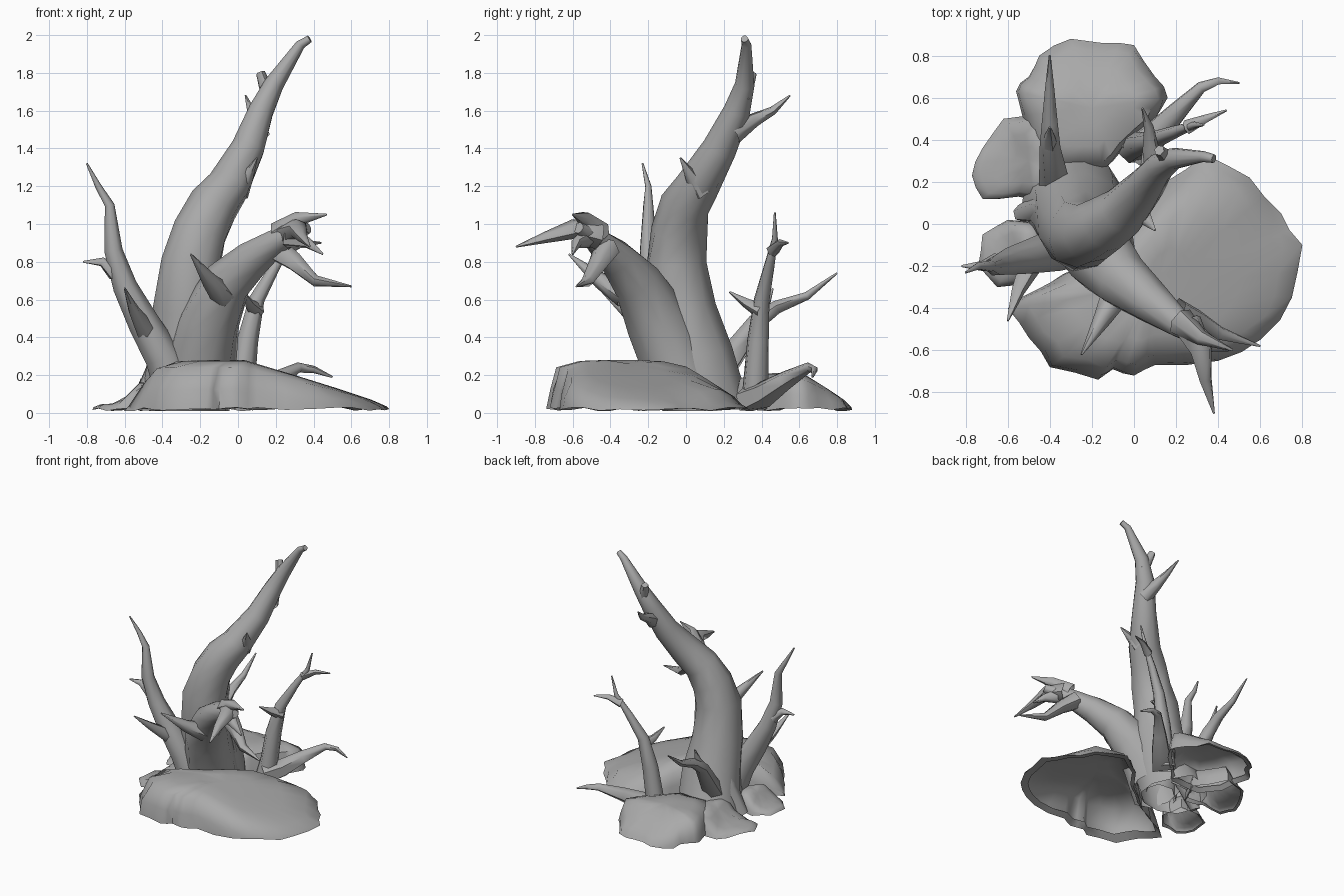
import bpy, bmesh, math, random
from mathutils import Vector

random.seed(4)
cube = bpy.data.objects.get("Cube")
if cube:
    bpy.data.objects.remove(cube)

grey = bpy.data.materials.new("weathered grey")
grey.use_nodes = True
COLOUR = (0.4, 0.4, 0.4, 1)
grey.diffuse_color = COLOUR
grey.node_tree.nodes["Principled BSDF"].inputs["Base Color"].default_value = COLOUR
GROUND = 0.01


def finish(name, bm, sharp):
    """Keep everything above the ground, then store the smooth-shaded object."""
    for vert in bm.verts:
        vert.co.z = max(vert.co.z, GROUND)
    mesh = bpy.data.meshes.new(name)
    bm.to_mesh(mesh)
    bm.free()
    mesh.materials.append(grey)
    obj = bpy.data.objects.new(name, mesh)
    bpy.context.collection.objects.link(obj)
    mesh.polygons.foreach_set("use_smooth", [True] * len(mesh.polygons))
    mesh.set_sharp_from_angle(angle=math.radians(sharp))


def bridge(bm, low, high):
    count = len(low)
    for i in range(count):
        j = (i + 1) % count
        bm.faces.new((low[i], low[j], high[j], high[i]))


def limb(name, base, path, tip=0.005, sides=6, hold=1):
    """Tube along path, tapering from base to tip radius; hold keeps it thick for longer."""
    bm = bmesh.new()
    points = [Vector(point) for point in path]
    lengths = [(b - a).length for a, b in zip(points, points[1:])]
    rings, side = [], None
    for k, point in enumerate(points):
        along = (points[min(k + 1, len(points) - 1)] - points[max(k - 1, 0)]).normalized()
        if side is None:
            side = along.orthogonal().normalized()
        side = (side - along * side.dot(along)).normalized()
        across = along.cross(side)
        travelled = sum(lengths[:k]) / sum(lengths)
        radius = base + (tip - base) * travelled ** hold
        ring = []
        for i in range(sides):
            angle = math.tau * i / sides
            spoke = side * math.cos(angle) + across * math.sin(angle)
            ring.append(bm.verts.new(point + spoke * radius * random.uniform(0.95, 1.05)))
        rings.append(ring)
    for low, high in zip(rings, rings[1:]):
        bridge(bm, low, high)
    bm.faces.new(rings[-1])
    finish(name, bm, 60)


def mound(name, centre, outline, height):
    """Hollow, open-bottomed rock with a curled rim; height is a rule of x and y."""
    bm = bmesh.new()
    middle = Vector(centre)
    corners = [Vector(corner) for corner in outline]
    rim = []
    for corner, following in zip(corners, corners[1:] + corners[:1]):
        halfway = (corner + following) / 2
        rim += [corner, middle + (halfway - middle) * random.uniform(0.98, 1.04)]
    lift = [random.uniform(0.01, 0.03) for _ in rim]
    rings = []
    for scale, rise in ((0.9, 0.15), (1, 0), (0.96, 0.4), (0.86, 0.85), (0.6, 0.98), (0.3, 1)):
        rough = 0.03 if 0.2 < rise < 0.9 else 0
        ring = []
        for corner, low in zip(rim, lift):
            spot = middle + (corner - middle) * scale * random.uniform(1 - rough, 1 + rough)
            climb = max(height(spot.x, spot.y) - low, GROUND) * rise
            ring.append(bm.verts.new((spot.x, spot.y, low + climb)))
        rings.append(ring)
    for low, high in zip(rings, rings[1:]):
        bridge(bm, low, high)
    top = bm.verts.new((middle.x, middle.y, height(middle.x, middle.y)))
    for i, vert in enumerate(rings[-1]):
        bm.faces.new((vert, rings[-1][(i + 1) % len(rim)], top))
    bmesh.ops.recalc_face_normals(bm, faces=bm.faces)
    finish(name, bm, 55)


# Rocks around the foot of the tree
mound("front_rock", (.1, -.3),
      [(0, 0), (.15, .2), (.34, .33), (.55, .22), (.7, .05), (.8, -.1), (.75, -.35),
       (.6, -.55), (.4, -.65), (.1, -.67), (0, -.72), (-.1, -.69), (-.17, -.74), (-.4, -.68),
       (-.5, -.54), (-.6, -.4), (-.4, -.28), (-.25, -.2)],
      lambda x, y: min(.28, .29 - .3 * x, .25 - .6 * y, .05 + 1.3 * max(x + .6, 0)))
mound("back_rock", (-.2, .55),
      [(-.3, .88), (-.45, .8), (-.5, .7), (-.56, .63), (-.5, .4), (-.4, .25), (-.15, .25),
       (-.05, .36), (.1, .5), (.16, .6), (.1, .7), (0, .85), (-.15, .86)],
      lambda x, y: min(.21, .58 - .6 * y))
mound("left_back_rock", (-.5, .3),
      [(-.45, .53), (-.62, .5), (-.72, .36), (-.77, .23), (-.72, .12), (-.55, .13), (-.4, .1),
       (-.3, .3)],
      lambda x, y: min(.18, .05 + max(x + .6, 0)))
mound("side_rock", (-.55, -.13),
      [(-.45, 0), (-.6, .02), (-.72, -.05), (-.74, -.2), (-.65, -.3), (-.5, -.28), (-.4, -.15)],
      lambda x, y: min(.16, .05 + max(x + .63, 0)))

# Main trunk, leaning back and to its left
limb("trunk", .25,
     [(-.29, .11, 0), (-.27, .07, .14), (-.26, .03, .3), (-.26, -.03, .55), (-.25, -.05, .8),
      (-.2, -.04, .96), (-.13, 0, 1.1), (-.05, .06, 1.2), (.05, .18, 1.4), (.12, .27, 1.6),
      (.19, .31, 1.74), (.33, .32, 1.95), (.38, .31, 1.98)], tip=.02, sides=10)
limb("trunk_root", .11, [(-.34, .06, .36), (-.42, .07, .2), (-.54, .05, .02)], tip=.04)
limb("trunk_stub", .06, [(0, .08, 1.17), (.05, .03, 1.25), (.1, -.03, 1.35)])
limb("trunk_fork", .06, [(.11, .25, 1.48), (.08, .36, 1.55), (.07, .46, 1.6), (.04, .55, 1.68)])
limb("upper_stub", .045, [(.17, .3, 1.66), (.14, .33, 1.74), (.12, .35, 1.8)], tip=.025)

# Heavy front branch and its twigs
limb("front_branch", .2,
     [(-.22, 0, .1), (-.2, -.07, .3), (-.15, -.16, .5), (-.05, -.27, .7), (.08, -.37, .82),
      (.22, -.48, .92), (.32, -.54, .96), (.37, -.57, .98)], tip=.03, sides=9, hold=1.5)
limb("front_branch_long_twig", .075,
     [(.25, -.47, .94), (.32, -.6, .97), (.34, -.74, .93), (.38, -.9, .88)])
limb("front_branch_upper_twig", .07, [(.22, -.46, .95), (.32, -.54, 1.03), (.47, -.6, 1.05)])
limb("front_branch_side_twig", .06, [(.27, -.52, .93), (.37, -.58, .9), (.45, -.6, .84)])
limb("front_branch_low_twig", .07,
     [(.2, -.42, .87), (.3, -.46, .8), (.41, -.52, .7), (.6, -.58, .67)])
limb("front_branch_stub", .07, [(-.08, -.32, .62), (-.15, -.45, .7), (-.25, -.62, .84)])

# Slim branch on the right side
limb("side_branch", .12,
     [(-.33, -.1, .12), (-.4, -.13, .3), (-.5, -.16, .48), (-.6, -.18, .67), (-.66, -.2, .86),
      (-.68, -.2, 1.1), (-.74, -.2, 1.2), (-.8, -.23, 1.32)], sides=7)
limb("side_branch_stub", .045, [(-.65, -.18, .74), (-.72, -.2, .8), (-.82, -.2, .8)])
limb("side_branch_thorn", .06, [(-.48, -.17, .42), (-.55, -.32, .54), (-.6, -.46, .66)])

# Saplings growing behind the trunk
limb("back_sapling", .075,
     [(0, .36, .03), (.02, .37, .15), (.05, .38, .38), (.1, .4, .6), (.2, .44, .78),
      (.29, .47, .92), (.33, .47, 1.06)], sides=7, hold=1.2)
limb("back_sapling_twig", .035, [(.25, .46, .86), (.34, .5, .9), (.44, .54, .9)])
limb("back_sapling_stub", .045, [(.1, .4, .54), (.06, .32, .58), (.03, .23, .64)])
limb("rear_twig", .09,
     [(-.36, .1, .12), (-.38, .24, .3), (-.4, .37, .48), (-.4, .48, .56), (-.4, .64, .62),
      (-.4, .8, .74)])
limb("rear_twig_thorn", .045, [(-.4, .36, .47), (-.4, .42, .56), (-.4, .46, .66)])
limb("low_root_branch", .09,
     [(0, .33, .06), (.1, .42, .1), (.2, .53, .17), (.32, .65, .24), (.4, .68, .23),
      (.5, .67, .19)])
